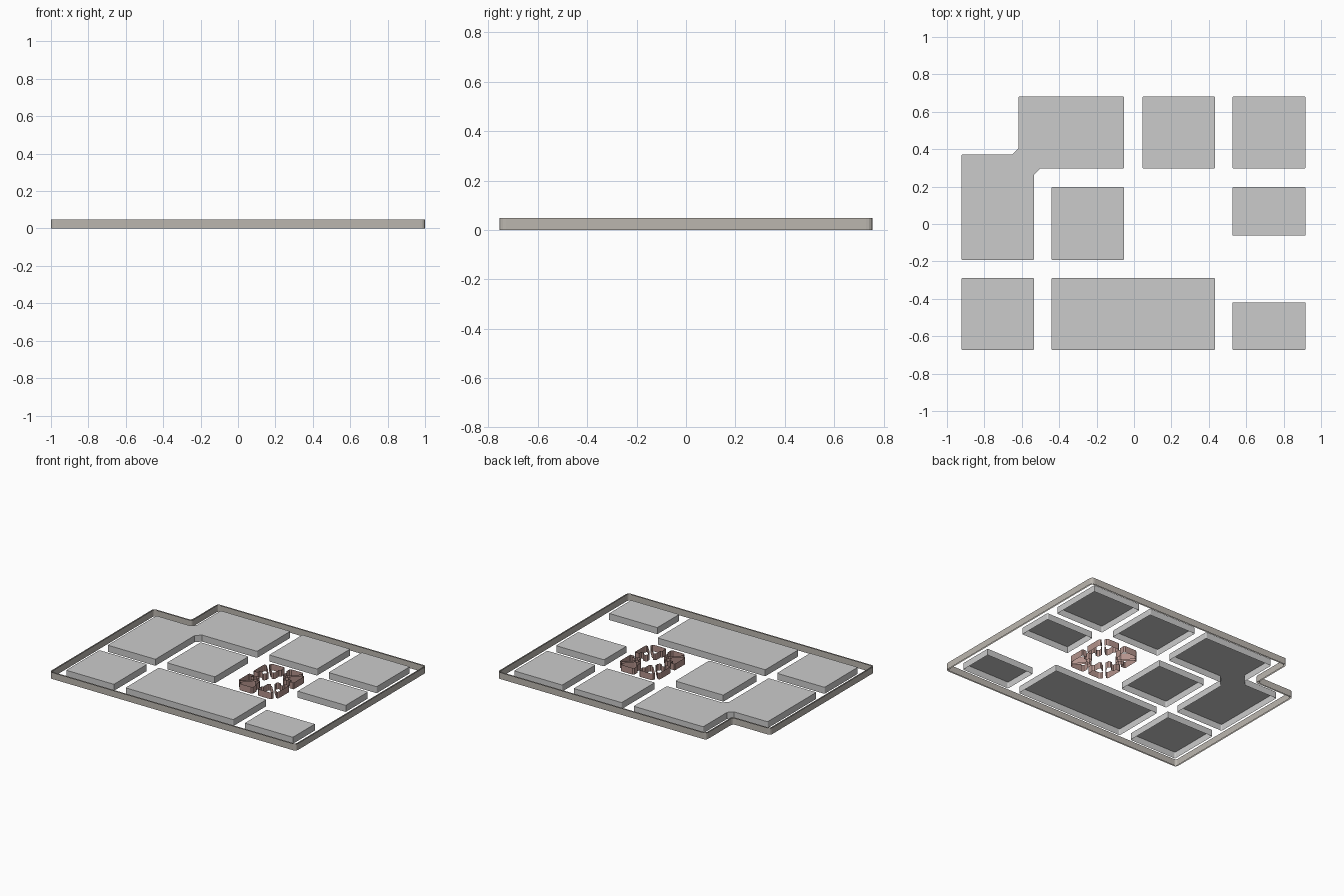
import bpy
from mathutils import Vector

if "Cube" in bpy.data.objects:
    bpy.data.objects.remove(bpy.data.objects["Cube"])

H = 0.048  # common height of every part


def material(name, rgb):
    m = bpy.data.materials.new(name)
    m.diffuse_color = (*rgb, 1)
    m.use_nodes = True
    m.node_tree.nodes["Principled BSDF"].inputs["Base Color"].default_value = m.diffuse_color
    return m


def rounded(points, radii, steps=4):
    """Outline with each corner replaced by a small curve."""
    out, n = [], len(points)
    if not isinstance(radii, (list, tuple)):
        radii = [radii] * n
    for i in range(n):
        p = Vector(points[i])
        r = radii[i]
        if r == 0:
            out.append(p)
            continue
        a = p + (Vector(points[i - 1]) - p).normalized() * r
        b = p + (Vector(points[(i + 1) % n]) - p).normalized() * r
        for k in range(steps + 1):
            t = k / steps
            out.append(a * (1 - t) ** 2 + p * 2 * t * (1 - t) + b * t * t)
    return out


def walls(name, outlines, cap=False, mat=None):
    """Upright walls along closed outlines, optionally closed on top."""
    verts, faces = [], []
    for o in outlines:
        s, n = len(verts), len(o)
        verts += [(p[0], p[1], 0) for p in o] + [(p[0], p[1], H) for p in o]
        for i in range(n):
            j = (i + 1) % n
            faces.append((s + i, s + j, s + n + j, s + n + i))
        if cap:
            faces.append(tuple(range(s + n, s + 2 * n)))
    me = bpy.data.meshes.new(name)
    me.from_pydata(verts, [], faces)
    ob = bpy.data.objects.new(name, me)
    bpy.context.collection.objects.link(ob)
    if mat:
        me.materials.append(mat)
    return ob


def rect(x0, x1, y0, y1):
    return [(x0, y0), (x1, y0), (x1, y1), (x0, y1)]


# Thin perimeter wall, outer and inner skin
def perimeter(d):
    x, y = 0.998 - d, 0.754 - d
    return [(-x, -y), (x, -y), (x, y), (-0.692 + d, y),
            (-0.692 + d, 0.449 - d), (-x, 0.449 - d)]


wall_mat = material("wall_grey", (0.50, 0.47, 0.43))
outer = rounded(perimeter(-0.002), 0.026)
inner = rounded(perimeter(0.007), 0.019)[::-1]
walls("perimeter_wall", [outer, inner], mat=wall_mat)

# Raised blocks, open underneath
R = 0.008
X1, X2, X3, X4 = (-0.922, -0.535), (-0.441, -0.053), (0.045, 0.433), (0.527, 0.917)
TOP, MID, LOW = (0.297, 0.682), (-0.193, 0.198), (-0.674, -0.289)
blocks = {
    "back_middle_block": (rect(*X3, *TOP), R),
    "back_right_block": (rect(*X4, *TOP), R),
    "centre_block": (rect(*X2, *MID), R),
    "right_upper_block": (rect(*X4, -0.061, 0.198), [0, 0, R, R]),
    "right_lower_block": (rect(*X4, -0.674, -0.42), [R, R, 0, 0]),
    "front_left_block": (rect(*X1, *LOW), R),
    "front_long_block": (rect(X2[0], X3[1], *LOW), R),
    "corner_block": ([(-0.922, -0.193), (-0.535, -0.193), (-0.535, 0.262),
                      (-0.50, 0.297), (-0.053, 0.297), (-0.053, 0.682),
                      (-0.617, 0.682), (-0.617, 0.405), (-0.65, 0.372),
                      (-0.922, 0.372)],
                     [R, R, 0, 0, R, R, R, 0, 0, R]),
}
for name, (pts, r) in blocks.items():
    walls(name, [rounded(pts, r)], cap=True)

# Central ornament: two open outlines mirrored into four quadrants
orn_mat = material("ornament_red_brown", (0.45, 0.29, 0.26))
CX, CY = 0.267, 0.005
end_piece = [(0.020, 0.145), (0.032, 0.134), (0.032, 0.091), (0.038, 0.080),
             (0.054, 0.080), (0.062, 0.096), (0.076, 0.100), (0.134, 0.166),
             (0.130, 0.182), (0.116, 0.190), (0.030, 0.190), (0.020, 0.182)]
side_piece = [(0.163, 0.028), (0.163, 0.142), (0.157, 0.152), (0.147, 0.152),
              (0.090, 0.091), (0.086, 0.076), (0.070, 0.066), (0.070, 0.038),
              (0.082, 0.028), (0.100, 0.032), (0.108, 0.052), (0.128, 0.052),
              (0.128, 0.026), (0.158, 0.024)]
for label, piece in (("end", end_piece), ("side", side_piece)):
    outlines = []
    for sx in (1, -1):
        for sy in (1, -1):
            o = [(CX + sx * x, CY + sy * y) for x, y in piece]
            outlines.append(o if sx * sy > 0 else o[::-1])
    walls("ornament_" + label + "_pieces", outlines, mat=orn_mat)
